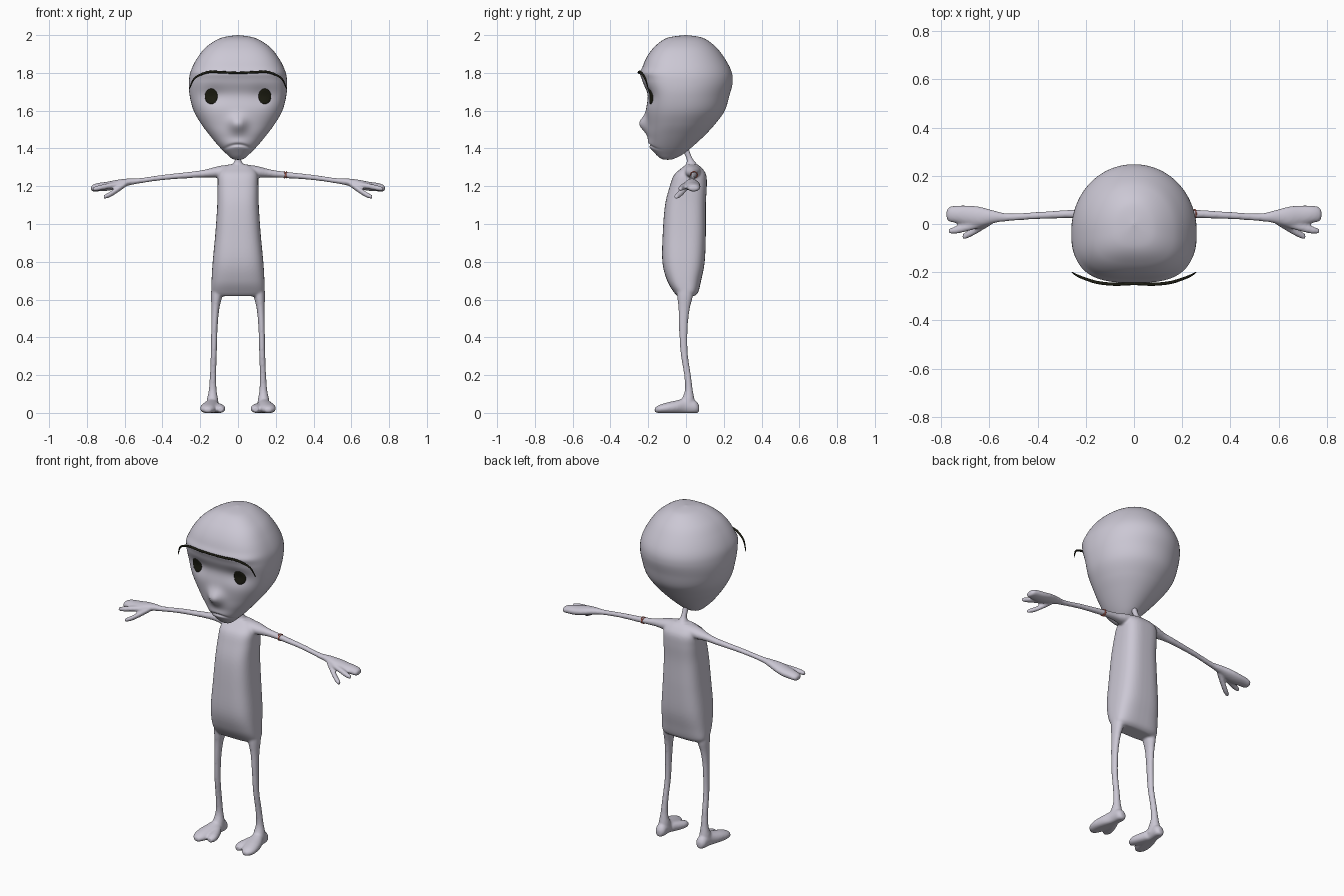
import bpy, bmesh, math
from mathutils import Vector
from mathutils.bvhtree import BVHTree

if "Cube" in bpy.data.objects:
    bpy.data.objects.remove(bpy.data.objects["Cube"])


def material(name, rgb):
    m = bpy.data.materials.new(name)
    m.diffuse_color = (*rgb, 1)
    m.use_nodes = True
    m.node_tree.nodes["Principled BSDF"].inputs["Base Color"].default_value = m.diffuse_color
    return m


SKIN = material("pale lavender skin", (0.60, 0.575, 0.66))
BLACK = material("dark olive black", (0.012, 0.012, 0.006))
RED = material("coral red", (0.75, 0.17, 0.12))


def finish(name, bm, mat):
    bmesh.ops.recalc_face_normals(bm, faces=bm.faces)
    me = bpy.data.meshes.new(name)
    bm.to_mesh(me)
    bm.free()
    me.materials.append(mat)
    me.shade_smooth()
    ob = bpy.data.objects.new(name, me)
    bpy.context.collection.objects.link(ob)
    return ob


def spline(rows, steps):
    """Smooth interpolation through rows of numbers."""
    out = []
    for i in range(len(rows) - 1):
        p0, p1 = rows[max(i - 1, 0)], rows[i]
        p2, p3 = rows[i + 1], rows[min(i + 2, len(rows) - 1)]
        for k in range(steps):
            t = k / steps
            out.append([0.5 * (2 * b + (c - a) * t + (2 * a - 5 * b + 4 * c - d) * t * t
                               + (3 * b - a - 3 * c + d) * t ** 3)
                        for a, b, c, d in zip(p0, p1, p2, p3)])
    out.append(list(rows[-1]))
    return out


def power(v, n):
    return math.copysign(abs(v) ** (2 / n), v)


def skin_rings(bm, rings):
    loops = [[bm.verts.new(p) for p in ring] for ring in rings]
    n = len(loops[0])
    for a, b in zip(loops, loops[1:]):
        for i in range(n):
            bm.faces.new((a[i], a[(i + 1) % n], b[(i + 1) % n], b[i]))
    bm.faces.new(loops[0])
    bm.faces.new(loops[-1])


def loft(bm, axis, rows, n=2.0, side=1, count=28):
    """Rows are (x, y, z, half size 1, half size 2) across the given axis."""
    u, v = {"x": (1, 2), "y": (0, 2), "z": (0, 1)}[axis]
    rings = []
    for x, y, z, a, b in spline(rows, 6):
        ring = []
        for i in range(count):
            t = 2 * math.pi * i / count
            p = [x, y, z]
            p[u] += a * power(math.cos(t), n)
            p[v] += b * power(math.sin(t), n)
            ring.append((p[0] * side, p[1], max(p[2], 0.0)))
        rings.append(ring)
    skin_rings(bm, rings)


# Body: overlapping lofts fused into one smooth skin
bm = bmesh.new()
loft(bm, "z", [(0, 0, .618, .125, .045), (0, 0, .64, .14, .065), (0, -.01, .70, .14, .09),
               (0, -.013, .80, .134, .112), (0, -.009, .95, .12, .114), (0, -.003, 1.1, .11, .108),
               (0, .012, 1.2, .108, .098), (0, .022, 1.26, .105, .085), (0, .03, 1.295, .085, .055),
               (0, .03, 1.315, .05, .03)], n=3.0, count=48)
loft(bm, "z", [(0, .035, 1.28, .05, .045), (0, .03, 1.315, .03, .03), (0, .022, 1.34, .017, .018),
               (0, .008, 1.37, .016, .017), (0, -.01, 1.42, .018, .018)])
for s in (1, -1):
    # arm and broad fingers
    loft(bm, "x", [(.02, .03, 1.285, .05, .032), (.1, .035, 1.276, .042, .031), (.17, .04, 1.268, .024, .021),
                   (.25, .042, 1.26, .018, .017), (.4, .035, 1.246, .015, .014),
                   (.52, .028, 1.229, .016, .014), (.58, .03, 1.222, .026, .019),
                   (.64, .03, 1.21, .042, .024), (.69, .035, 1.2, .042, .024),
                   (.74, .04, 1.195, .036, .022), (.768, .04, 1.19, .03, .018),
                   (.778, .04, 1.19, .015, .01)], side=s)
    # middle finger and thumb
    loft(bm, "x", [(.62, .01, 1.21, .02, .015), (.69, -.012, 1.2, .018, .015),
                   (.74, -.025, 1.19, .016, .014), (.768, -.03, 1.185, .01, .01)], side=s)
    loft(bm, "x", [(.59, .015, 1.215, .018, .015), (.64, -.015, 1.18, .018, .016),
                   (.68, -.038, 1.155, .017, .015), (.712, -.054, 1.142, .012, .01)], side=s)
    # leg
    loft(bm, "z", [(.11, -.005, .68, .03, .045), (.113, -.005, .62, .03, .042), (.12, -.01, .55, .021, .03),
                   (.125, -.014, .45, .017, .023), (.128, -.01, .32, .016, .019),
                   (.132, .008, .2, .017, .018), (.134, .015, .12, .021, .021),
                   (.135, .01, .07, .03, .035), (.136, 0, .03, .035, .045)], side=s)
    # foot with outer and inner toe
    loft(bm, "y", [(.135, .07, .022, .015, .018), (.135, .05, .03, .03, .035), (.138, 0, .035, .033, .042),
                   (.145, -.05, .03, .045, .036), (.155, -.1, .025, .045, .03),
                   (.16, -.142, .02, .036, .022), (.16, -.166, .015, .015, .012)], side=s)
    loft(bm, "y", [(.125, -.02, .03, .03, .03), (.105, -.07, .025, .03, .026),
                   (.095, -.11, .022, .029, .022), (.093, -.138, .018, .015, .014)], side=s)
body = finish("body", bm, SKIN)
rm = body.modifiers.new("fuse", "REMESH")
rm.mode = "VOXEL"
rm.voxel_size = 0.006
rm.use_smooth_shade = True
sm = body.modifiers.new("soften", "SMOOTH")
sm.factor = 0.5
sm.iterations = 6


# Head: rings of (z, half width, front y, back y) with sculpted face
def gauss(v, w):
    return math.exp(-(v / w) ** 2)


def face_offset(x, z):
    ax = abs(x)
    return (-0.045 * gauss(x, .045) * gauss(z - 1.53, .045)              # nose
            + 0.022 * gauss(z - 1.685, .06) * gauss(x, .25)              # face hollow
            + 0.012 * gauss(ax - .13, .06) * gauss(z - 1.68, .05)        # eye sockets
            - 0.008 * gauss(z - 1.80, .022)                              # brow ridge
            - 0.012 * gauss(x, .07) * gauss(z - 1.42, .03)               # lips
            + 0.012 * gauss(x, .065) * gauss(z - 1.42 + 4 * x * x, .008))  # mouth line


HEAD = [(2.0, .004, -.004, .004), (1.985, .09, -.10, .09), (1.94, .165, -.165, .155),
        (1.88, .215, -.21, .203), (1.81, .25, -.235, .24), (1.75, .26, -.235, .247),
        (1.68, .256, -.225, .23), (1.60, .235, -.213, .205), (1.53, .195, -.205, .155),
        (1.47, .15, -.20, .10), (1.41, .10, -.185, .035), (1.37, .06, -.16, -.015),
        (1.345, .03, -.13, -.065), (1.34, .003, -.10, -.095)]
bm = bmesh.new()
rings = []
for z, w, yf, yb in spline(HEAD, 12):
    yc = yf + 0.42 * (yb - yf)
    n_front = 2.2 + 0.6 * min(max((z - 1.4) / .35, 0), 1)
    ring = []
    for i in range(96):
        t = 2 * math.pi * (i + 0.5) / 96
        c, s = math.cos(t), math.sin(t)
        n = n_front if s < 0 else 2.05
        x = w * power(c, n)
        if s < 0:
            y = yc + (yc - yf) * power(s, n) + face_offset(x, z) * min(1, -s * 1.5) * min(1, w / .05)
        else:
            y = yc + (yb - yc) * power(s, n)
        ring.append((x, y, z))
    rings.append(ring)
skin_rings(bm, rings)
tree = BVHTree.FromBMesh(bm)
finish("head", bm, SKIN)

# Eyes: thin domed plates laid onto the face
for s, label in ((1, "left"), (-1, "right")):
    bm = bmesh.new()
    loops = []
    for r in (0.02, .35, .65, .9, 1.0):
        loop = []
        for i in range(28):
            t = 2 * math.pi * i / 28
            x, z = s * (.142 + .034 * r * math.cos(t)), 1.676 + .041 * r * math.sin(t)
            hit = tree.ray_cast(Vector((x, -1, z)), Vector((0, 1, 0)))[0]
            loop.append((x, hit.y - 0.002 - .006 * math.sqrt(1 - r * r), z))
        loops.append(loop)
    for_back = [(x, y + .006, z) for x, y, z in loops[-1]]
    skin_rings(bm, loops + [for_back])
    finish(label + "_eye", bm, BLACK)

# Brow: one thin tapering line across the forehead
half = [(0, -.248, 1.80, 1), (.08, -.25, 1.803, 1.1), (.15, -.243, 1.805, 1.1),
        (.2, -.228, 1.79, 1), (.235, -.214, 1.765, .8), (.257, -.2, 1.715, .35)]
pts = spline([(-x, y, z, r) for x, y, z, r in half[:0:-1]] + half, 6)
cu = bpy.data.curves.new("brow", "CURVE")
cu.dimensions = "3D"
cu.bevel_depth = 0.006
cu.bevel_resolution = 2
cu.use_fill_caps = True
sp = cu.splines.new("POLY")
sp.points.add(len(pts) - 1)
for p, (x, y, z, r) in zip(sp.points, pts):
    p.co = (x, y, z, 1)
    p.radius = r
cu.materials.append(BLACK)
brow = bpy.data.objects.new("brow", cu)
bpy.context.collection.objects.link(brow)
bpy.context.view_layer.objects.active = brow
brow.select_set(True)
bpy.ops.object.convert(target="MESH")

# Arm bands: two thin crossed loops on the upper arm
for tilt in (-0.35, 0.35):
    bpy.ops.mesh.primitive_torus_add(location=(.252, .042, 1.26), rotation=(0, math.pi / 2 + tilt, 0),
                                     major_radius=.0185, minor_radius=.0025,
                                     major_segments=28, minor_segments=8)
    band = bpy.context.object
    band.name = "arm_band"
    band.data.materials.append(RED)
    bpy.ops.object.shade_smooth()
